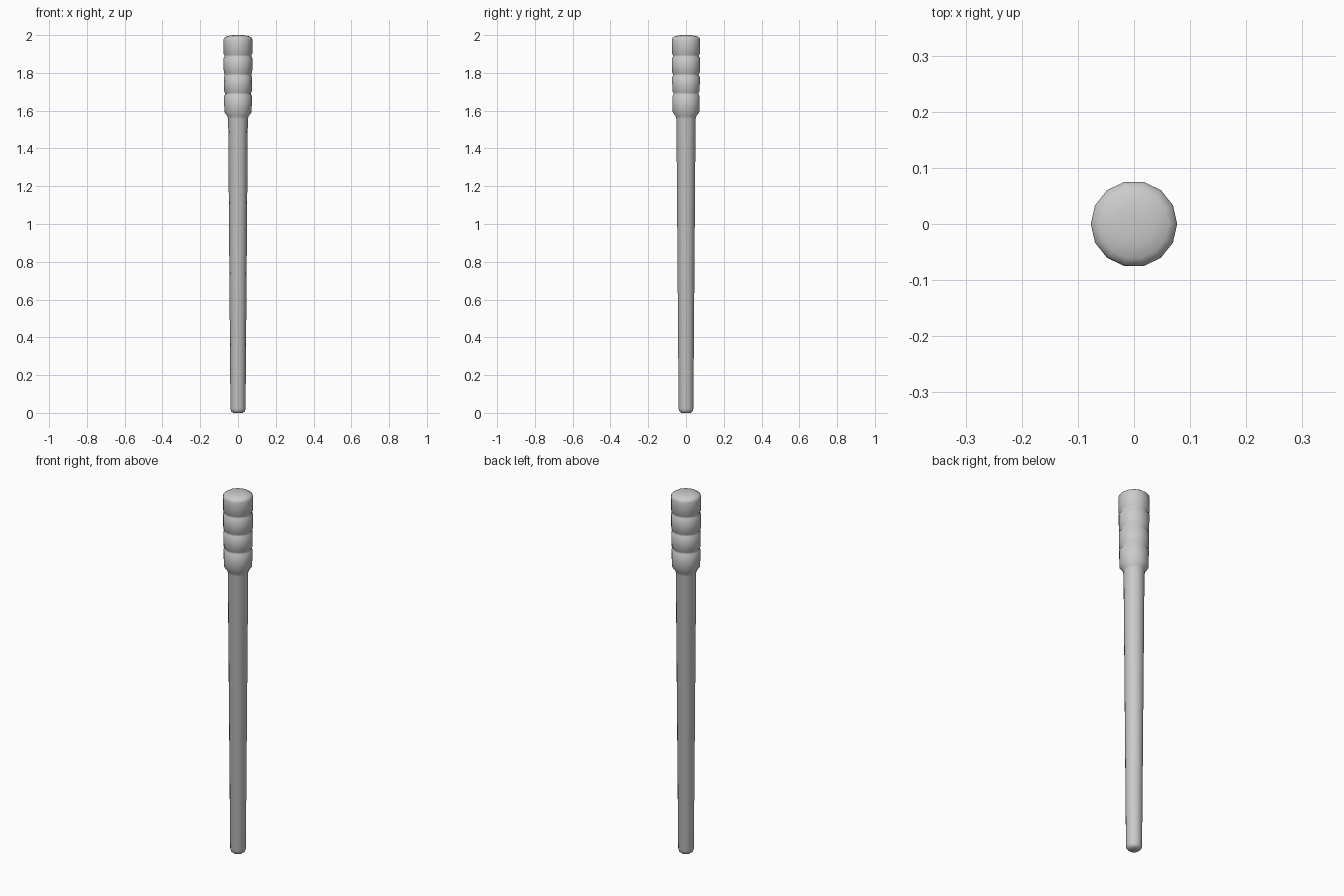
import bpy, bmesh, math

if "Cube" in bpy.data.objects:
    bpy.data.objects.remove(bpy.data.objects["Cube"])

SIDES = 14


def lathe(name, profile):
    """Spin a (radius, height) profile around z and cap both ends."""
    bm = bmesh.new()
    rings = []
    for r, z in profile:
        rings.append([bm.verts.new((r * math.cos(2 * math.pi * i / SIDES),
                                    r * math.sin(2 * math.pi * i / SIDES), z))
                      for i in range(SIDES)])
    for a, b in zip(rings, rings[1:]):
        for i in range(SIDES):
            j = (i + 1) % SIDES
            bm.faces.new((a[i], a[j], b[j], b[i]))
    bm.faces.new(rings[0][::-1])
    bm.faces.new(rings[-1])
    mesh = bpy.data.meshes.new(name)
    bm.to_mesh(mesh)
    bm.free()
    obj = bpy.data.objects.new(name, mesh)
    bpy.context.collection.objects.link(obj)
    bpy.ops.object.select_all(action='DESELECT')
    obj.select_set(True)
    bpy.context.view_layer.objects.active = obj
    bpy.ops.object.shade_smooth_by_angle(angle=math.radians(40))
    return obj


# Tapered shaft with a rounded tip and a flare up into the grip
profile = [(0.026, 0.0), (0.036, 0.008), (0.040, 0.022),
           (0.052, 1.555), (0.056, 1.57), (0.072, 1.592)]

# Grip sections separated by shallow grooves
for z in (1.69, 1.79, 1.89):
    r = 0.073 + (z - 1.6) * 0.012
    profile += [(r, z - 0.012), (r - 0.005, z - 0.005),
                (r - 0.005, z + 0.005), (r, z + 0.012)]

# Domed pommel
profile += [(0.077, 1.975), (0.074, 1.985), (0.062, 1.993),
            (0.035, 1.999), (0.012, 2.0)]

lathe("club_with_ribbed_grip", profile)
